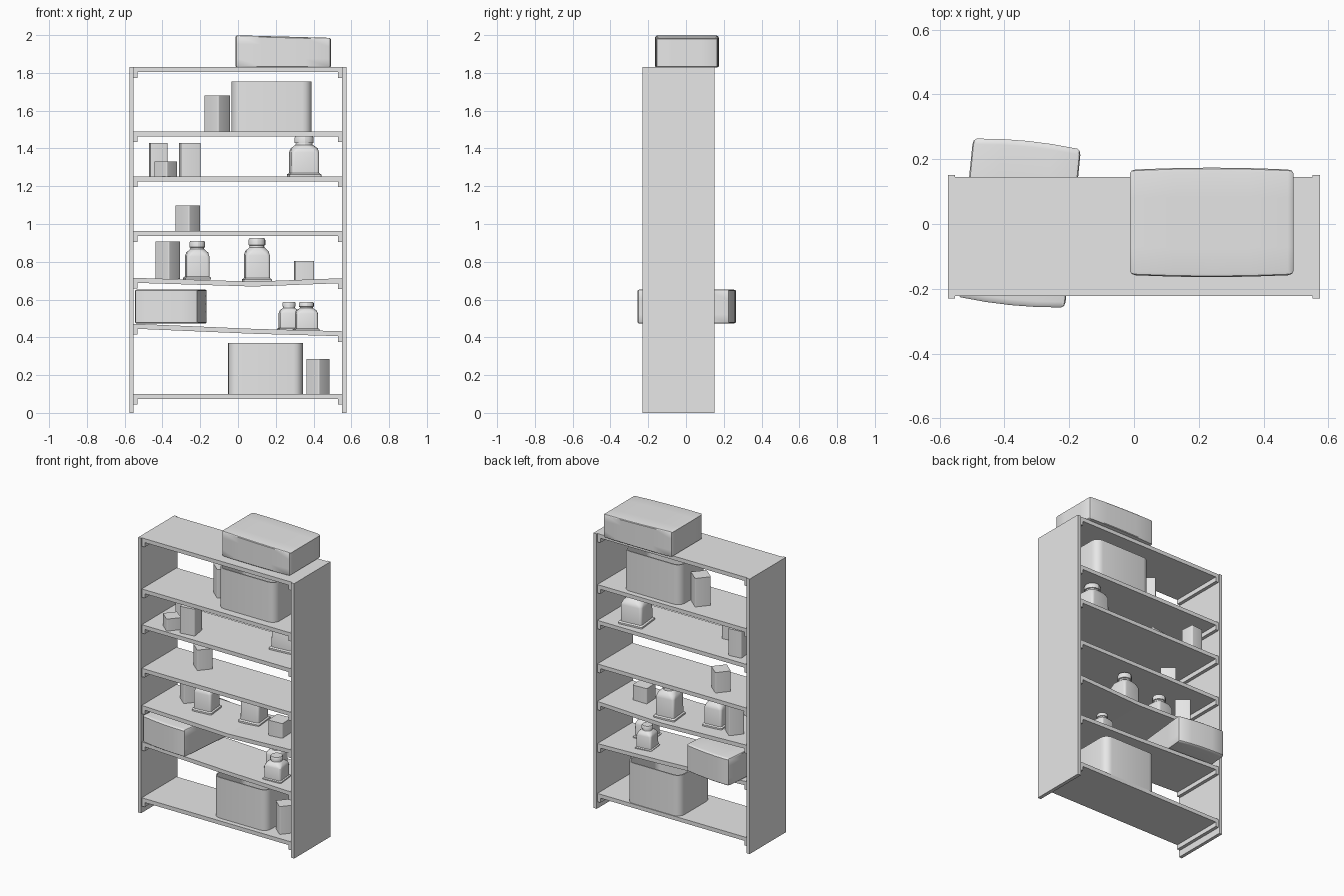
import bpy, bmesh, math
from mathutils import Matrix, Vector

if "Cube" in bpy.data.objects:
    bpy.data.objects.remove(bpy.data.objects["Cube"], do_unlink=True)

grey = bpy.data.materials.new("plain_grey")
grey.use_nodes = True
GREY = (0.8, 0.8, 0.8, 1)
grey.diffuse_color = GREY
grey.node_tree.nodes["Principled BSDF"].inputs["Base Color"].default_value = GREY


def finish(name, bm, smooth=False):
    bmesh.ops.recalc_face_normals(bm, faces=bm.faces)
    mesh = bpy.data.meshes.new(name)
    bm.to_mesh(mesh)
    bm.free()
    ob = bpy.data.objects.new(name, mesh)
    bpy.context.collection.objects.link(ob)
    mesh.materials.append(grey)
    if smooth:
        bpy.ops.object.select_all(action="DESELECT")
        ob.select_set(True)
        bpy.context.view_layer.objects.active = ob
        bpy.ops.object.shade_smooth_by_angle(angle=math.radians(35))
    return ob


def board(name, outline, y0, y1):
    """Outline in x and z, extruded along y."""
    bm = bmesh.new()
    face = bm.faces.new([bm.verts.new((x, y0, z)) for x, z in outline])
    new = bmesh.ops.extrude_face_region(bm, geom=[face])["geom"]
    verts = [v for v in new if isinstance(v, bmesh.types.BMVert)]
    bmesh.ops.translate(bm, verts=verts, vec=(0, y1 - y0, 0))
    return finish(name, bm)


def slab(name, x0, x1, z0, z1, y0, y1):
    return board(name, [(x0, z0), (x1, z0), (x1, z1), (x0, z1)], y0, y1)


def loft(name, x, y, z, rings, turn=0.0):
    """Stack of rounded rectangles: (height, half width, half depth, corner radius)."""
    bm = bmesh.new()
    spin = Matrix.Rotation(turn, 3, "Z")
    loops = []
    for h, w, d, r in rings:
        loop = []
        for k, (sx, sy) in enumerate([(1, 1), (-1, 1), (-1, -1), (1, -1)]):
            for i in range(5):
                a = math.pi / 2 * (k + i / 4)
                p = Vector((sx * (w - r) + r * math.cos(a), sy * (d - r) + r * math.sin(a), h))
                loop.append(bm.verts.new(spin @ p + Vector((x, y, z))))
        loops.append(loop)
    n = len(loops[0])
    for a, b in zip(loops, loops[1:]):
        for i in range(n):
            bm.faces.new((a[i], a[(i + 1) % n], b[(i + 1) % n], b[i]))
    bm.faces.new(loops[0])
    bm.faces.new(loops[-1])
    return finish(name, bm, True)


def tub(name, x, y, z, w, d, h, r=0.05, t=0.008):
    return loft(name, x, y, z, [(0, w, d, r), (h, w, d, r),
                                (h, w - t, d - t, r - t), (t, w - t, d - t, r - t)])


def can(name, x, y, z, width, h, turn):
    # half size chosen so the turned square spans the given width
    s = width / 2 / (abs(math.cos(turn)) + abs(math.sin(turn))) * 1.03
    return loft(name, x, y, z, [(0, s, s, s * 0.15), (h, s, s, s * 0.15)], turn)


def jar(name, x, y, z, width, h):
    w = width / 2
    profile = [(0, 1.1, 0.15), (0.05, 1.1, 0.15), (0.08, 0.97, 0.2), (0.6, 0.97, 0.25),
               (0.7, 0.9, 0.5), (0.79, 0.6, 0.6), (0.83, 0.58, 0.58),
               (0.84, 0.67, 0.67), (0.96, 0.67, 0.67), (1, 0.6, 0.6)]
    return loft(name, x, y, z, [(a * h, b * w, b * w, c * w) for a, b, c in profile], 0.1)


def carton(name, centre, size, turn=0.0, drop=0.0):
    """Soft box with slightly bulging sides and a top that falls to +x."""
    bm = bmesh.new()
    bmesh.ops.create_cube(bm, size=2)
    bmesh.ops.bevel(bm, geom=bm.edges[:], offset=0.07, segments=2, affect="EDGES", profile=0.5)
    bmesh.ops.subdivide_edges(bm, edges=[e for e in bm.edges if e.calc_length() > 1],
                              cuts=3, use_grid_fill=True)
    spin = Matrix.Rotation(turn, 3, "Z")
    for v in bm.verts:
        p = v.co.copy()
        if p.z > 0:
            p.z -= drop * (p.x + 1) / 2
        p.y *= 1 + 0.04 * (1 - v.co.x ** 2)
        p = Vector(a * b / 2 for a, b in zip(p, size))
        v.co = spin @ p + Vector(centre)
    return finish(name, bm, True)


# Side panels
BACK, FRONT = 0.152, -0.23
slab("side_panel_right", -0.575, -0.553, 0, 1.83, FRONT, BACK)
slab("side_panel_left", 0.551, 0.575, 0, 1.83, FRONT, BACK)

# Shelves: height at the right end, middle and left end, the lower ones sagging
THICK = 0.026
levels = [(0.1, 0.1, 0.1), (0.472, 0.445, 0.432), (0.715, 0.695, 0.713),
          (0.962, 0.962, 0.962), (1.252, 1.252, 1.252), (1.49, 1.49, 1.49), (1.83, 1.83, 1.83)]
for n, tops in enumerate(levels):
    pts = list(zip((-0.555, 0.08, 0.553), tops))
    under = [(x, z - THICK) for x, z in reversed(pts)]
    board(f"shelf_{n + 1}", pts + under, -0.222, 0.145)
    for side, x0, z in (("right", -0.553, tops[0]), ("left", 0.529, tops[2])):
        slab(f"shelf_rail_{side}_{n + 1}", x0, x0 + 0.022, z - THICK - 0.03, z - THICK + 0.004,
             -0.222, 0.145)

# Soft boxes
carton("top_box", (0.24, 0.005, 1.914), (0.505, 0.325, 0.17), 0.0, 0.16)
carton("lower_box", (-0.355, 0.003, 0.563), (0.335, 0.49, 0.18), -0.1)

# Open tubs
tub("lower_tub", 0.145, -0.025, 0.1, 0.198, 0.165, 0.27)
tub("upper_tub", 0.178, -0.03, 1.49, 0.212, 0.14, 0.265)

# Cans: x, y, z, width, height, turn
DIAMOND = math.radians(50)
for n, c in enumerate([
        (0.423, -0.11, 0.1, 0.125, 0.185, DIAMOND),
        (-0.372, 0.02, 0.71, 0.132, 0.197, DIAMOND),
        (0.35, -0.06, 0.703, 0.104, 0.102, 0.05),
        (-0.265, 0.01, 0.962, 0.132, 0.136, DIAMOND),
        (-0.422, 0.05, 1.252, 0.097, 0.178, 0.1),
        (-0.255, -0.13, 1.252, 0.112, 0.178, 0.15),
        (-0.382, -0.15, 1.252, 0.122, 0.08, DIAMOND),
        (-0.11, 0.0, 1.49, 0.135, 0.19, DIAMOND)]):
    can(f"can_{n + 1}", *c)

# Jars: x, y, z, width, height
for n, j in enumerate([
        (0.27, 0.02, 0.438, 0.105, 0.15), (0.362, -0.11, 0.436, 0.118, 0.15),
        (-0.216, -0.02, 0.705, 0.125, 0.205), (0.1, 0.03, 0.695, 0.133, 0.23),
        (0.35, 0.02, 1.252, 0.153, 0.212)]):
    jar(f"jar_{n + 1}", *j)
